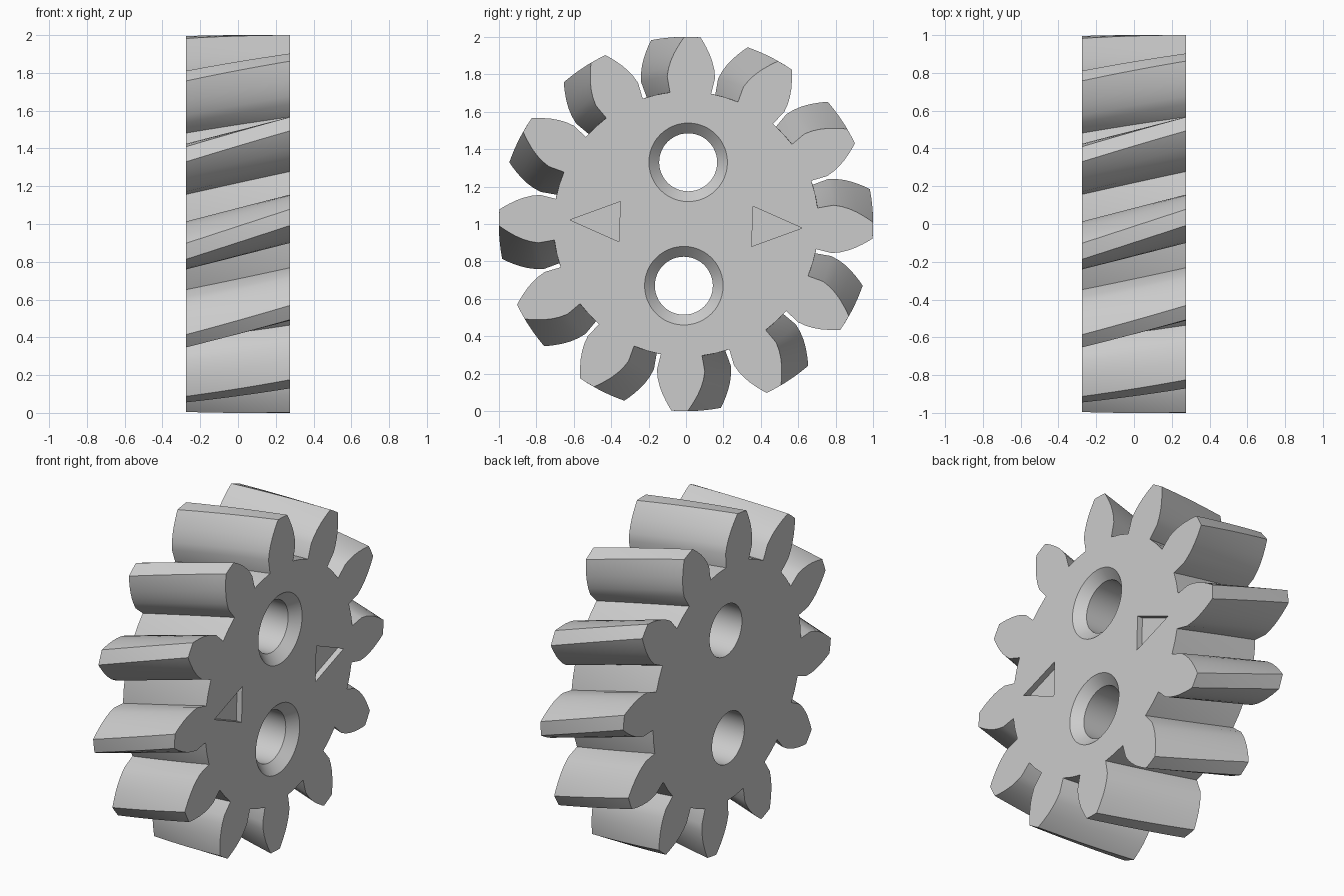
import bpy, bmesh, math
from mathutils import Matrix, Vector

cube = bpy.data.objects.get("Cube")
if cube:
    bpy.data.objects.remove(cube, do_unlink=True)

TEETH, HALF, SLICES = 12, 0.275, 8
FRONT_TURN, TWIST = math.radians(2), math.radians(10.3)
# One tooth flank: (radius, half width) from root to tip
FLANK = [(0.70, 0.11), (0.785, 0.128), (0.83, 0.122), (0.87, 0.111),
         (0.91, 0.095), (0.95, 0.074), (0.98, 0.056), (1.0, 0.043)]

grey = bpy.data.materials.new("plain grey")
grey.use_nodes = True
colour = (0.6, 0.6, 0.6, 1)
grey.diffuse_color = colour
grey.node_tree.nodes["Principled BSDF"].inputs["Base Color"].default_value = colour


def make_object(name, bm):
    bmesh.ops.recalc_face_normals(bm, faces=bm.faces)
    mesh = bpy.data.meshes.new(name)
    bm.to_mesh(mesh)
    bm.free()
    mesh.materials.append(grey)
    obj = bpy.data.objects.new(name, mesh)
    bpy.context.collection.objects.link(obj)
    return obj


def loft(bm, rings):
    """Skin closed rings of points and cap both ends."""
    loops = [[bm.verts.new(p) for p in ring] for ring in rings]
    for a, b in zip(loops, loops[1:]):
        for i in range(len(a)):
            j = (i + 1) % len(a)
            bm.faces.new((a[i], a[j], b[j], b[i]))
    bm.faces.new(loops[0])
    bm.faces.new(loops[-1])


def on_gear(x, radius, angle):
    return Vector((x, radius * math.sin(angle), 1 + radius * math.cos(angle)))


def gear_ring(x, turn):
    """Gear outline: left flank, tip, right flank, then the root arc."""
    pitch = math.tau / TEETH
    polar = [(math.hypot(r, w), math.atan2(w, r)) for r, w in FLANK]
    polar[-1] = (1.0, polar[-1][1])
    ring = []
    for t in range(TEETH):
        middle = t * pitch + turn
        ring += [on_gear(x, r, middle - a) for r, a in polar]
        ring.append(on_gear(x, 1.0, middle))
        ring += [on_gear(x, r, middle + a) for r, a in reversed(polar)]
        ring.append(on_gear(x, polar[0][0], middle + pitch / 2))
    return ring


# Helical gear body
bm = bmesh.new()
loft(bm, [gear_ring(HALF * (2 * s / SLICES - 1),
                    FRONT_TURN - TWIST * (1 - s / SLICES))
          for s in range(SLICES + 1)])
gear = make_object("helical_gear", bm)

cutters = []
for side in (0, math.pi):
    # Through hole with a 45 degree countersink on the right face
    centre = on_gear(0, 0.33, FRONT_TURN + side)
    bm = bmesh.new()
    rings = []
    for x, radius in ((-0.4, 0.155), (HALF - 0.055, 0.155),
                      (HALF, 0.21), (0.3, 0.235)):
        rings.append([centre + Vector((x, radius * math.cos(a), radius * math.sin(a)))
                      for a in (math.tau * i / 48 for i in range(48))])
    loft(bm, rings)
    cutters.append(make_object("hole_cutter", bm))

    # Shallow arrow pocket pointing outwards
    turn = Matrix.Rotation(side - FRONT_TURN, 3, 'X')
    corners = ((0.62, 0), (0.355, 0.107), (0.355, -0.107))
    bm = bmesh.new()
    loft(bm, [[turn @ Vector((x, y, z)) + Vector((0, 0, 1)) for y, z in corners]
              for x in (HALF - 0.035, 0.35)])
    cutters.append(make_object("arrow_cutter", bm))

# Cut the holes and pockets, then drop the cutters
bpy.ops.object.select_all(action='DESELECT')
gear.select_set(True)
bpy.context.view_layer.objects.active = gear
for cutter in cutters:
    cutter.hide_render = True
    mod = gear.modifiers.new("cut", 'BOOLEAN')
    mod.operation, mod.solver, mod.object = 'DIFFERENCE', 'EXACT', cutter
    bpy.ops.object.modifier_apply(modifier=mod.name)
    bpy.data.objects.remove(cutter, do_unlink=True)

bpy.ops.object.shade_smooth_by_angle(angle=math.radians(25))
